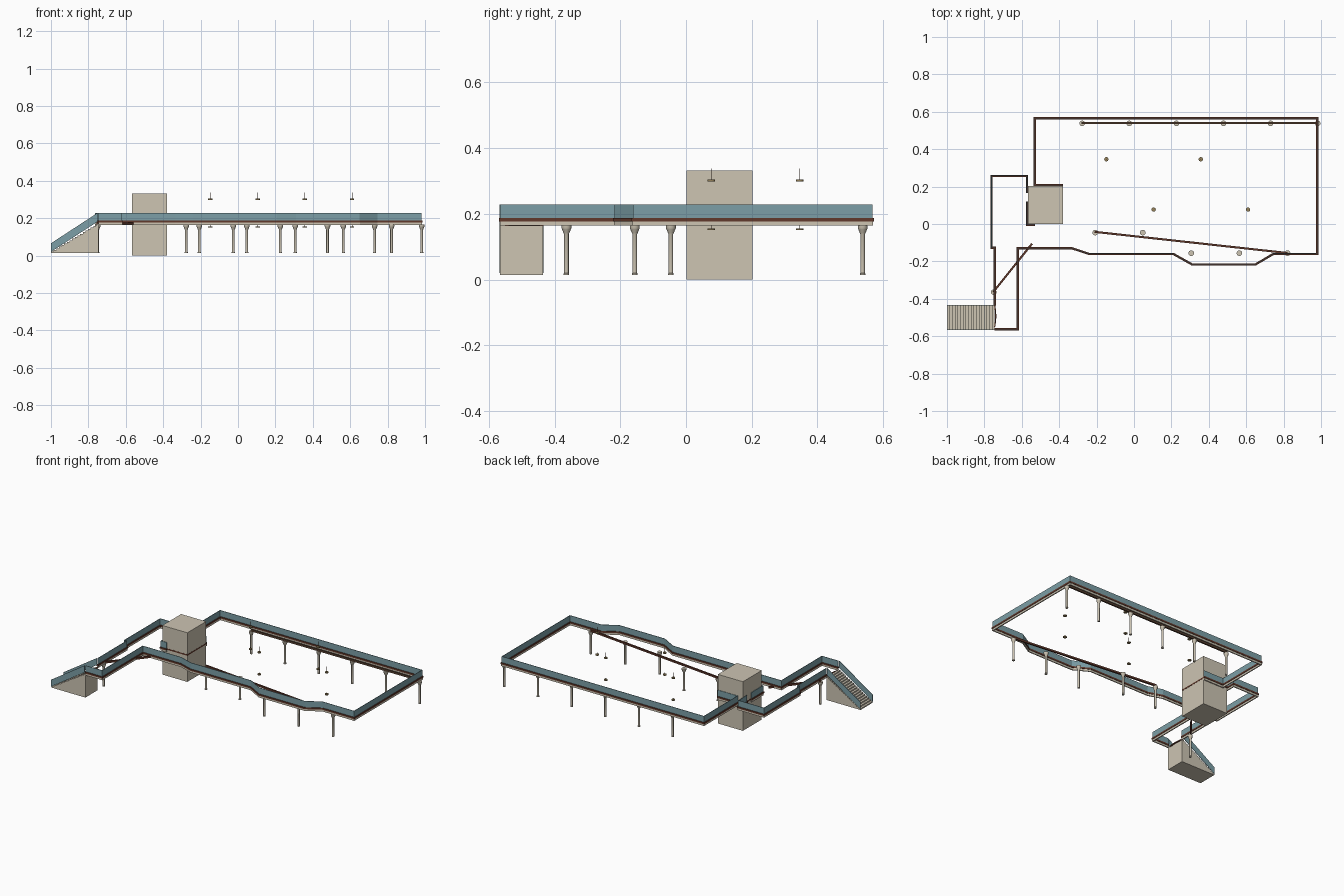
import bpy, bmesh, math
from mathutils import Vector

if "Cube" in bpy.data.objects:
    bpy.data.objects.remove(bpy.data.objects["Cube"])


def material(name, rgb):
    m = bpy.data.materials.new(name)
    m.diffuse_color = (*rgb, 1)
    m.use_nodes = True
    m.node_tree.nodes["Principled BSDF"].inputs["Base Color"].default_value = m.diffuse_color
    return m


STONE = material("beige concrete", (0.61, 0.555, 0.45))
GLASS = material("teal glass", (0.20, 0.345, 0.385))
BROWN = material("red brown steel", (0.12, 0.04, 0.024))
DARK = material("dark brown steel", (0.11, 0.06, 0.035))
BRASS = material("lamp brass", (0.30, 0.22, 0.10))


def finish(bm, name, mat):
    bmesh.ops.recalc_face_normals(bm, faces=bm.faces)
    me = bpy.data.meshes.new(name)
    bm.to_mesh(me)
    bm.free()
    me.materials.append(mat)
    ob = bpy.data.objects.new(name, me)
    bpy.context.collection.objects.link(ob)
    return ob


def prism(name, mat, profile, y0, y1):
    """Extrude an x-z profile along y."""
    bm = bmesh.new()
    f = bm.faces.new([bm.verts.new((x, y0, z)) for x, z in profile])
    r = bmesh.ops.extrude_face_region(bm, geom=[f])
    for v in r["geom"]:
        if isinstance(v, bmesh.types.BMVert):
            v.co.y = y1
    return finish(bm, name, mat)


def box(name, mat, x0, x1, y0, y1, z0, z1):
    return prism(name, mat, [(x0, z0), (x1, z0), (x1, z1), (x0, z1)], y0, y1)


def ribbon(name, mat, pts, width, z0, z1):
    """Upright mitred wall following an x-y path."""
    p = [Vector(q) for q in pts]
    bm = bmesh.new()
    rings = []
    for i, q in enumerate(p):
        a = (q - p[i - 1]).normalized() if i else (p[1] - q).normalized()
        b = (p[i + 1] - q).normalized() if i < len(p) - 1 else a
        na, nb = Vector((-a.y, a.x)), Vector((-b.y, b.x))
        n = (na + nb).normalized()
        n *= width / 2 / n.dot(na)
        rings.append([bm.verts.new((q.x + s * n.x, q.y + s * n.y, z))
                      for s, z in ((-1, z0), (1, z0), (1, z1), (-1, z1))])
    for r, s in zip(rings, rings[1:]):
        for k in range(4):
            bm.faces.new((r[k], r[(k + 1) % 4], s[(k + 1) % 4], s[k]))
    bm.faces.new(rings[0])
    bm.faces.new(rings[-1])
    return finish(bm, name, mat)


def lathe(name, mat, x, y, profile, n=16):
    """Closed round part from (radius, z) pairs."""
    bm = bmesh.new()
    rings = [[bm.verts.new((x + r * math.cos(2 * math.pi * k / n),
                            y + r * math.sin(2 * math.pi * k / n), z))
              for k in range(n)] for r, z in profile]
    for a, b in zip(rings, rings[1:]):
        for k in range(n):
            bm.faces.new((a[k], a[(k + 1) % n], b[(k + 1) % n], b[k]))
    bm.faces.new(rings[0])
    bm.faces.new(rings[-1])
    ob = finish(bm, name, mat)
    for f in ob.data.polygons:
        f.use_smooth = len(f.vertices) == 4
    ob.data.set_sharp_from_angle(angle=math.radians(35))
    return ob


# Platform edges: fascia, wider steel band and thin glass balustrade
paths = {
    "main": [(-0.38, 0.207), (-0.53, 0.207), (-0.53, 0.566), (0.98, 0.566),
             (0.98, -0.16), (0.745, -0.16), (0.65, -0.216), (0.31, -0.216),
             (0.21, -0.16), (-0.24, -0.16), (-0.335, -0.129), (-0.622, -0.129),
             (-0.622, -0.563), (-0.745, -0.563)],
    "side": [(-0.745, -0.437), (-0.745, -0.127), (-0.762, -0.127),
             (-0.762, 0.257), (-0.572, 0.257), (-0.572, 0.165)],
    "door": [(-0.572, 0.12), (-0.572, -0.005), (-0.53, -0.005)],
}
for n, p in paths.items():
    ribbon(n + "_fascia", STONE, p, 0.007, 0.164, 0.177)
    ribbon(n + "_band", BROWN, p, 0.012, 0.177, 0.188)
    ribbon(n + "_glass", GLASS, p, 0.003, 0.188, 0.229)

# Lift shaft with a thin band at deck level
box("lift_shaft", STONE, -0.567, -0.38, 0.001, 0.202, 0, 0.332)
box("lift_band", BROWN, -0.568, -0.379, 0, 0.203, 0.177, 0.186)

# Stepped stair block
N, X0, X1, Z0, Z1 = 18, -1.0, -0.745, 0.013, 0.168
profile = [(X1, Z0), (X0, Z0)]
for i in range(N):
    z = Z0 + (Z1 - Z0) * (i + 1) / N
    profile += [(X0 + (X1 - X0) * i / N, z), (X0 + (X1 - X0) * (i + 1) / N, z)]
prism("stairs", STONE, profile, -0.566, -0.436)

# Sloping glass stair balustrades
for side, y in (("front", -0.5665), ("back", -0.4355)):
    prism(side + "_stair_glass", GLASS,
          [(-1, 0.02), (-0.75, 0.182), (-0.75, 0.229), (-1, 0.066)], y - 0.0015, y + 0.0015)

# Rounded sill at the stair head
ribbon("stair_sill", BROWN,
       [(-0.745 + 0.006 * math.sin(math.pi * t / 6), -0.55 + 0.115 * t / 6)
        for t in range(7)], 0.006, 0.163, 0.170)

# Support beams
ribbon("back_beam", DARK, [(-0.28, 0.54), (0.98, 0.54)], 0.011, 0.165, 0.177)
ribbon("front_beam", BROWN, [(-0.21, -0.042), (0.82, -0.155)], 0.011, 0.165, 0.177)
ribbon("side_beam", BROWN, [(-0.752, -0.363), (-0.545, -0.105)], 0.011, 0.165, 0.177)

# Columns with flared capitals
columns = [(-0.277 + 0.2518 * i, 0.538) for i in range(6)]
columns += [(-0.207, -0.046), (0.047, -0.046), (-0.75, -0.364)]
columns += [(0.306 + 0.2575 * i, -0.156) for i in range(3)]
for x, y in columns:
    lathe("column", STONE, x, y, [(0.0085, 0.013), (0.0085, 0.018), (0.007, 0.020),
                                  (0.007, 0.138), (0.009, 0.142), (0.0135, 0.153),
                                  (0.015, 0.156), (0.015, 0.165)])

# Hanging lamps above and below the deck
for x, y in ((-0.148, 0.346), (0.357, 0.346), (0.105, 0.077), (0.61, 0.077)):
    for z, rod in ((0.298, 0.338), (0.15, 0.165)):
        lathe("lamp_disc", BRASS, x, y, [(0.0115, z), (0.0115, z + 0.006)])
        lathe("lamp_rod", DARK, x, y, [(0.001, z + 0.006), (0.001, rod)], 6)
